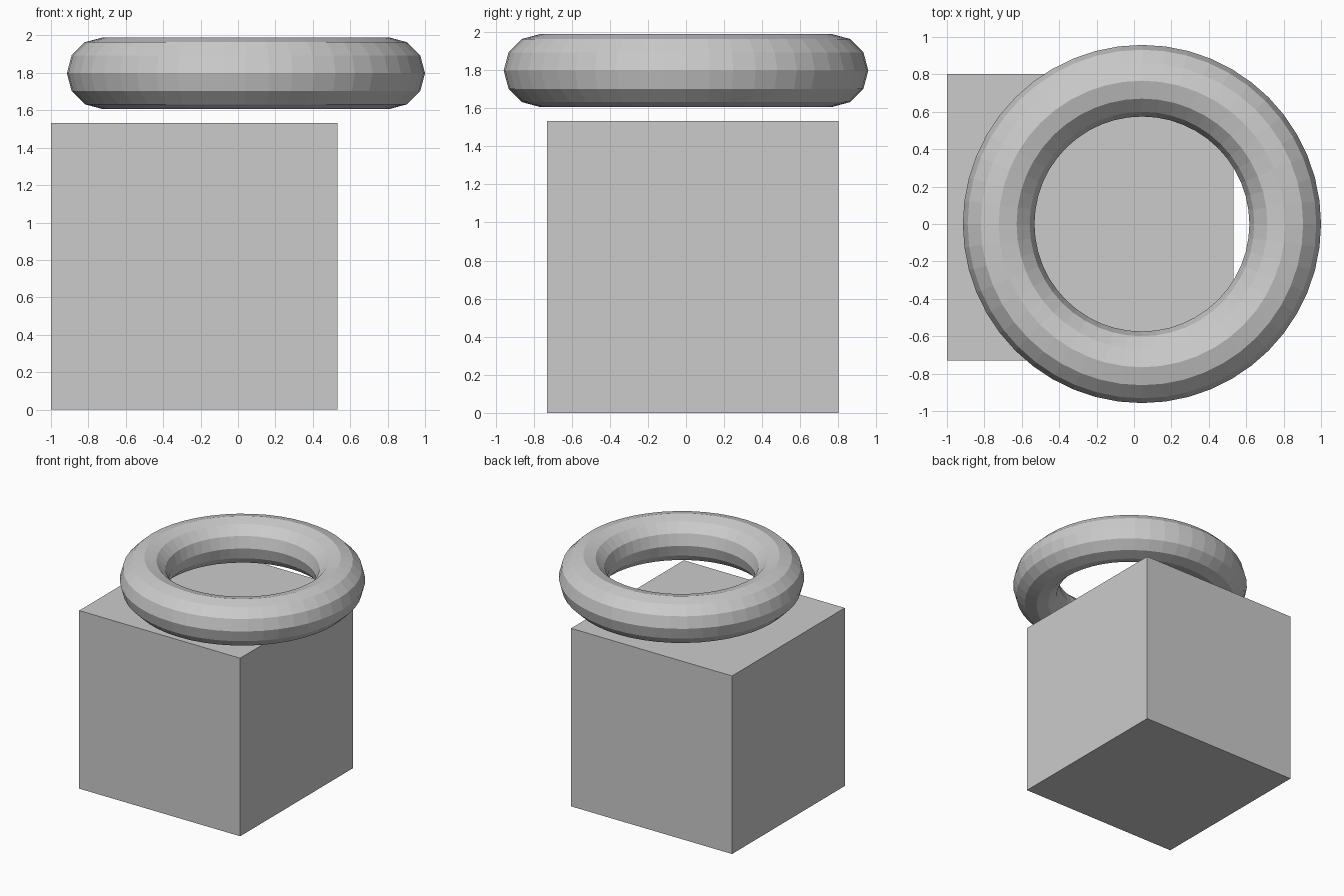
import bpy

if "Cube" in bpy.data.objects:
    bpy.data.objects.remove(bpy.data.objects["Cube"])

S = 0.766  # half the cube's edge, also the ring's centre-line radius

# Cube standing on the ground, slightly off centre
bpy.ops.mesh.primitive_cube_add(size=2 * S, location=(S - 1, 0.036, S))
bpy.context.object.name = "cube_block"

# Flat-shaded ring floating just above the cube
bpy.ops.mesh.primitive_torus_add(
    major_radius=S, minor_radius=S / 4,
    major_segments=48, minor_segments=12,
    location=(1 - 1.25 * S, 0, 1.798))
bpy.context.object.name = "floating_ring"
